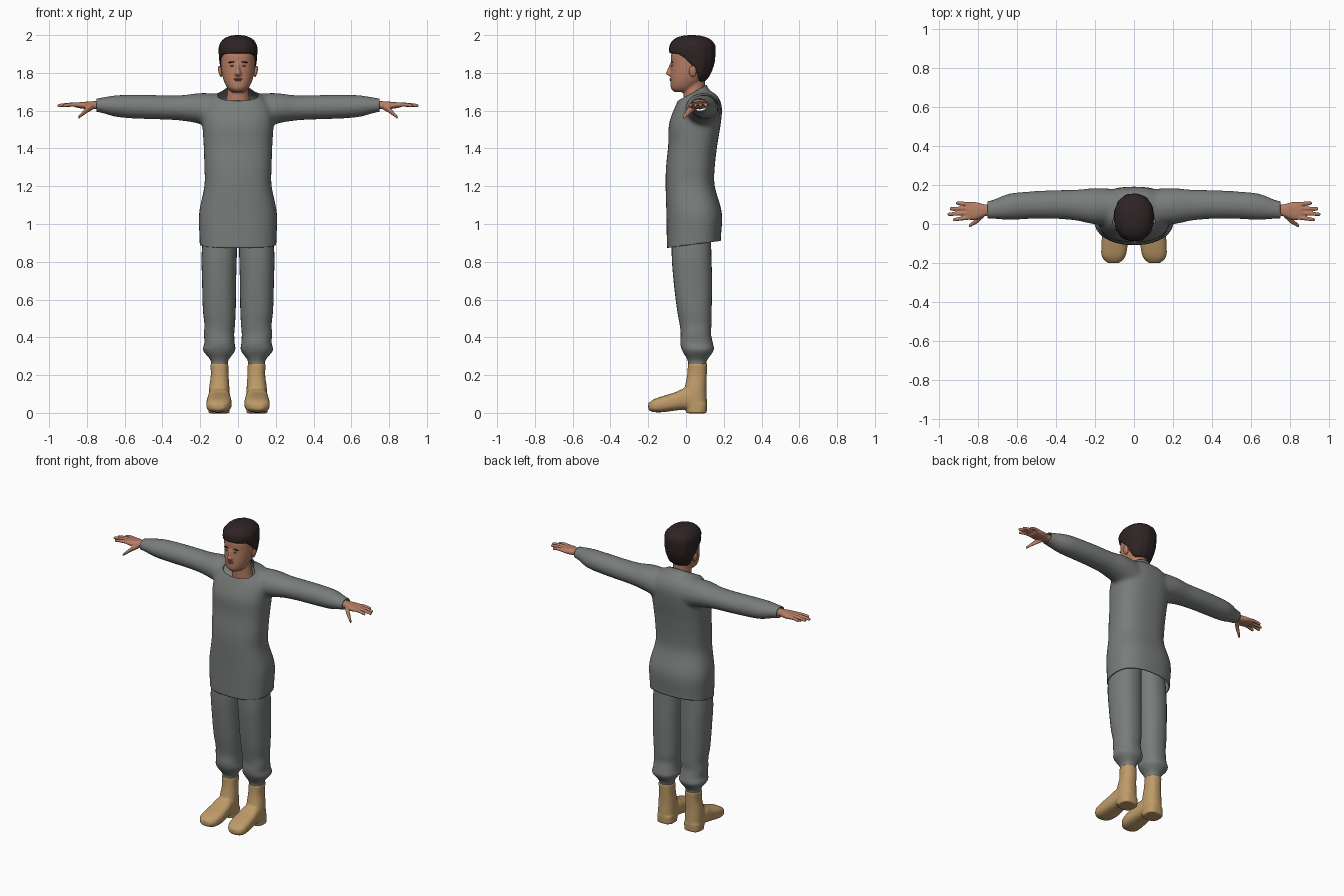
import bpy, bmesh, math, random
from mathutils import Vector

random.seed(4)
cube = bpy.data.objects.get("Cube")
if cube:
    bpy.data.objects.remove(cube)


def material(name, rgb):
    m = bpy.data.materials.new(name)
    m.use_nodes = True
    m.diffuse_color = (*rgb, 1)
    m.node_tree.nodes["Principled BSDF"].inputs["Base Color"].default_value = (*rgb, 1)
    return m


CLOTH = material("grey cloth", (0.19, 0.205, 0.195))
SKIN = material("skin", (0.47, 0.21, 0.13))
LEATHER = material("tan leather", (0.52, 0.33, 0.14))
HAIR = material("dark hair", (0.028, 0.017, 0.018))
LIP = material("lips", (0.33, 0.11, 0.08))
EYE = material("eye white", (0.5, 0.42, 0.38))


def spline(rows, t):
    """Smooth curve through rows of numbers."""
    i = min(int(t), len(rows) - 2)
    f = t - i
    a, b, c, d = (rows[max(0, min(len(rows) - 1, i + k))] for k in (-1, 0, 1, 2))
    return [q + 0.5 * f * (r - p + f * (2 * p - 5 * q + 4 * r - s + f * (3 * (q - r) + s - p)))
            for p, q, r, s in zip(a, b, c, d)]


def loft(bm, axis, rows, side=1, n=32, power=2.0, steps=4):
    """Rows: position on axis, then low/high bounds on the two other axes."""
    rings = []
    for k in range((len(rows) - 1) * steps + 1):
        pos, u0, u1, v0, v1 = spline(rows, k / steps)
        ring = []
        for j in range(n):
            a = 2 * math.pi * j / n
            c, s = math.cos(a), math.sin(a)
            u = (u0 + u1) / 2 + (u1 - u0) / 2 * math.copysign(abs(c) ** (2 / power), c)
            v = (v0 + v1) / 2 + (v1 - v0) / 2 * math.copysign(abs(s) ** (2 / power), s)
            co = {"x": (pos, u, v), "y": (u, pos, v), "z": (u, v, pos)}[axis]
            ring.append(bm.verts.new((co[0] * side, co[1], co[2])))
        rings.append(ring)
    faces = [bm.faces.new(rings[0]), bm.faces.new(rings[-1])]
    for lo, hi in zip(rings, rings[1:]):
        for j in range(n):
            faces.append(bm.faces.new((lo[j], lo[(j + 1) % n], hi[(j + 1) % n], hi[j])))
    bmesh.ops.recalc_face_normals(bm, faces=faces)


def finish(name, bm, mat, angle=60):
    mesh = bpy.data.meshes.new(name)
    bm.to_mesh(mesh)
    bm.free()
    mesh.materials.append(mat)
    ob = bpy.data.objects.new(name, mesh)
    bpy.context.collection.objects.link(ob)
    bpy.ops.object.select_all(action="DESELECT")
    ob.select_set(True)
    bpy.context.view_layer.objects.active = ob
    bpy.ops.object.shade_smooth_by_angle(angle=math.radians(angle))
    return ob


def fuse(name, bm, mat, voxel, relax, cuts=()):
    """Blend overlapping solids into one skin, then trim it by planes."""
    tmp = finish(name + "_blend", bm, mat)
    mod = tmp.modifiers.new("blend", "REMESH")
    mod.mode, mod.voxel_size = "VOXEL", voxel
    mod = tmp.modifiers.new("relax", "SMOOTH")
    mod.factor, mod.iterations = 0.5, relax
    out = bmesh.new()
    out.from_object(tmp, bpy.context.evaluated_depsgraph_get())
    bpy.data.objects.remove(tmp)
    for co, no in cuts:
        bmesh.ops.bisect_plane(out, geom=out.verts[:] + out.edges[:] + out.faces[:],
                               plane_co=co, plane_no=no, clear_outer=True)
    return finish(name, out, mat)


def blob(name, loc, size, mat, tilt=0):
    bm = bmesh.new()
    bmesh.ops.create_uvsphere(bm, u_segments=20, v_segments=12, radius=1)
    ob = finish(name, bm, mat)
    ob.location, ob.scale, ob.rotation_euler = loc, size, (0, tilt, 0)
    return ob


# Tunic: body and sleeves blended, then cut open at hem, cuffs and neck
bm = bmesh.new()
loft(bm, "z", [(0.82, -.2, .2, -.1, .18), (0.93, -.204, .204, -.102, .185),
               (1.06, -.206, .206, -.104, .19), (1.2, -.178, .178, -.108, .152),
               (1.3, -.178, .178, -.106, .152), (1.42, -.182, .182, -.094, .166),
               (1.53, -.188, .188, -.09, .184), (1.62, -.18, .18, -.058, .19),
               (1.68, -.13, .13, -.03, .165), (1.715, -.068, .068, -.022, .118),
               (1.77, -.06, .06, -.022, .105)], n=48, power=2.5)
for side in (1, -1):
    loft(bm, "x", [(.1, 0, .18, 1.5, 1.69), (.2, -.002, .184, 1.53, 1.693),
                   (.3, .018, .176, 1.547, 1.682), (.4, .026, .174, 1.553, 1.682),
                   (.52, .026, .168, 1.557, 1.684), (.64, .022, .156, 1.566, 1.682),
                   (.73, .026, .122, 1.59, 1.668), (.79, .028, .115, 1.597, 1.66)], side)
tunic = fuse("tunic", bm, CLOTH, 0.012, 6, [
    (Vector((0, .04, .892)), Vector((0, .13, -1))),
    (Vector((0, .04, 1.698)), Vector((0, -.55, 1))),
    (Vector((.75, 0, 0)), Vector((1, 0, 0))), (Vector((-.75, 0, 0)), Vector((-1, 0, 0)))])
mod = tunic.modifiers.new("thickness", "SOLIDIFY")
mod.thickness, mod.offset = 0.006, -1

for side, label in ((1, "left"), (-1, "right")):
    # Trouser leg gathered above the boot
    bm = bmesh.new()
    loft(bm, "z", [(.25, .054, .144, .012, .108), (.28, .05, .146, .008, .112),
                   (.33, .016, .184, -.02, .146), (.37, .018, .178, -.03, .142),
                   (.42, .02, .18, -.028, .132), (.47, .016, .178, -.034, .135),
                   (.55, .012, .186, -.048, .136), (.7, .01, .19, -.066, .138),
                   (.85, .006, .192, -.076, .134), (1.05, .004, .17, -.07, .13)],
         side, power=2.3)
    finish("trouser_leg_" + label, bm, CLOTH)

    # Boot: shaft, foot and heel
    bm = bmesh.new()
    loft(bm, "z", [(.03, .045, .155, -.02, .112), (.08, .044, .156, -.022, .11),
                   (.14, .046, .152, -.006, .108), (.2, .05, .144, .006, .11),
                   (.262, .051, .147, .01, .113)], side, power=2.3)
    loft(bm, "y", [(.07, .05, .15, .02, .1), (0, .042, .158, .018, .13),
                   (-.06, .036, .164, .012, .108), (-.12, .034, .168, .004, .09),
                   (-.17, .046, .164, .004, .072), (-.2, .075, .135, .016, .05)],
         side, power=2.8)
    loft(bm, "z", [(-.002, .044, .156, .0, .11), (.05, .044, .156, .0, .112)],
         side, power=2.8)
    fuse("boot_" + label, bm, LEATHER, 0.007, 3)

    # Hand: palm, four fingers and a lowered thumb
    bm = bmesh.new()
    loft(bm, "x", [(.72, .045, .1, 1.607, 1.65), (.765, .04, .1, 1.608, 1.65),
                   (.81, .022, .112, 1.609, 1.647), (.86, .022, .114, 1.617, 1.643)],
         side, power=2.4)
    for y0, y1, tip in ((.034, .022, .928), (.057, .05, .956), (.08, .078, .945), (.102, .107, .912)):
        loft(bm, "x", [(x, y - r, y + r, z - r, z + r) for x, y, z, r in
                       ((.84, y0, 1.631, .012), ((.84 + tip) / 2, (y0 + y1) / 2, 1.632, .0105),
                        (tip - .008, y1, 1.627, .009), (tip, y1, 1.626, .005))], side, n=12)
    loft(bm, "x", [(x, y - r, y + r, z - r, z + r) for x, y, z, r in
                   ((.77, .05, 1.62, .016), (.8, .022, 1.603, .016),
                    (.825, .004, 1.582, .0125), (.846, -.012, 1.563, .008))], side, n=12)
    fuse("hand_" + label, bm, SKIN, 0.004, 3)

    # Ear, eye and brow
    blob("ear_" + label, (side * .094, .035, 1.808), (.01, .02, .03), SKIN, side * .2)
    blob("eye_" + label, (side * .033, -.0735, 1.838), (.012, .006, .005), EYE)
    blob("iris_" + label, (side * .033, -.0765, 1.838), (.005, .004, .0048), HAIR)
    blob("brow_" + label, (side * .035, -.0735, 1.857), (.019, .007, .0035), HAIR, side * .08)

# Head and neck, with nose and chin blended in
bm = bmesh.new()
loft(bm, "z", [(1.698, -.03, .03, -.06, .03), (1.718, -.054, .054, -.079, .05),
               (1.755, -.074, .074, -.082, .085), (1.8, -.086, .086, -.081, .118),
               (1.85, -.091, .091, -.079, .135), (1.9, -.091, .091, -.078, .138),
               (1.95, -.078, .078, -.055, .12), (1.98, -.03, .03, 0, .06)], n=40, power=2.2)
loft(bm, "z", [(1.62, -.07, .07, -.01, .11), (1.69, -.058, .058, -.014, .1),
               (1.74, -.055, .055, -.014, .1), (1.8, -.06, .06, -.01, .1)])
loft(bm, "z", [(1.785, -.018, .018, -.092, -.06), (1.797, -.018, .018, -.108, -.06),
               (1.815, -.011, .011, -.1, -.06), (1.85, -.009, .009, -.086, -.06)], n=16)
fuse("head", bm, SKIN, 0.006, 2)
blob("upper_lip", (0, -.079, 1.768), (.024, .008, .004), LIP)
blob("lower_lip", (0, -.079, 1.761), (.02, .008, .005), LIP)

# Hair: a cap whose lower edge follows the hairline from brow to nape
bm = bmesh.new()
loft(bm, "z", [(1.75, -.05, .05, -.03, .085), (1.765, -.075, .075, -.045, .11),
               (1.8, -.089, .089, -.06, .132), (1.85, -.097, .097, -.072, .15),
               (1.91, -.102, .102, -.088, .156), (1.95, -.098, .098, -.084, .152),
               (1.98, -.075, .075, -.06, .125), (1.996, -.04, .04, -.02, .08),
               (2.0, -.008, .008, .02, .04)], n=56, power=2.2)
HAIRLINE = [(-.09, 1.905), (-.04, 1.9), (.0, 1.875), (.022, 1.85), (.05, 1.825), (.072, 1.75)]
for v in bm.verts:
    low = HAIRLINE[0][1]
    for (y0, z0), (y1, z1) in zip(HAIRLINE, HAIRLINE[1:]):
        if v.co.y > y0:
            low = z0 + (z1 - z0) * min(1, (v.co.y - y0) / (y1 - y0))
    v.co.z = max(v.co.z, low)
    if v.co.z < 1.99:
        wave = 1 + random.uniform(-.012, .012) + .012 * math.sin(14 * math.atan2(v.co.x, v.co.y - .035))
        v.co.x *= wave
        v.co.y = .035 + (v.co.y - .035) * wave
finish("hair", bm, HAIR, 70)
